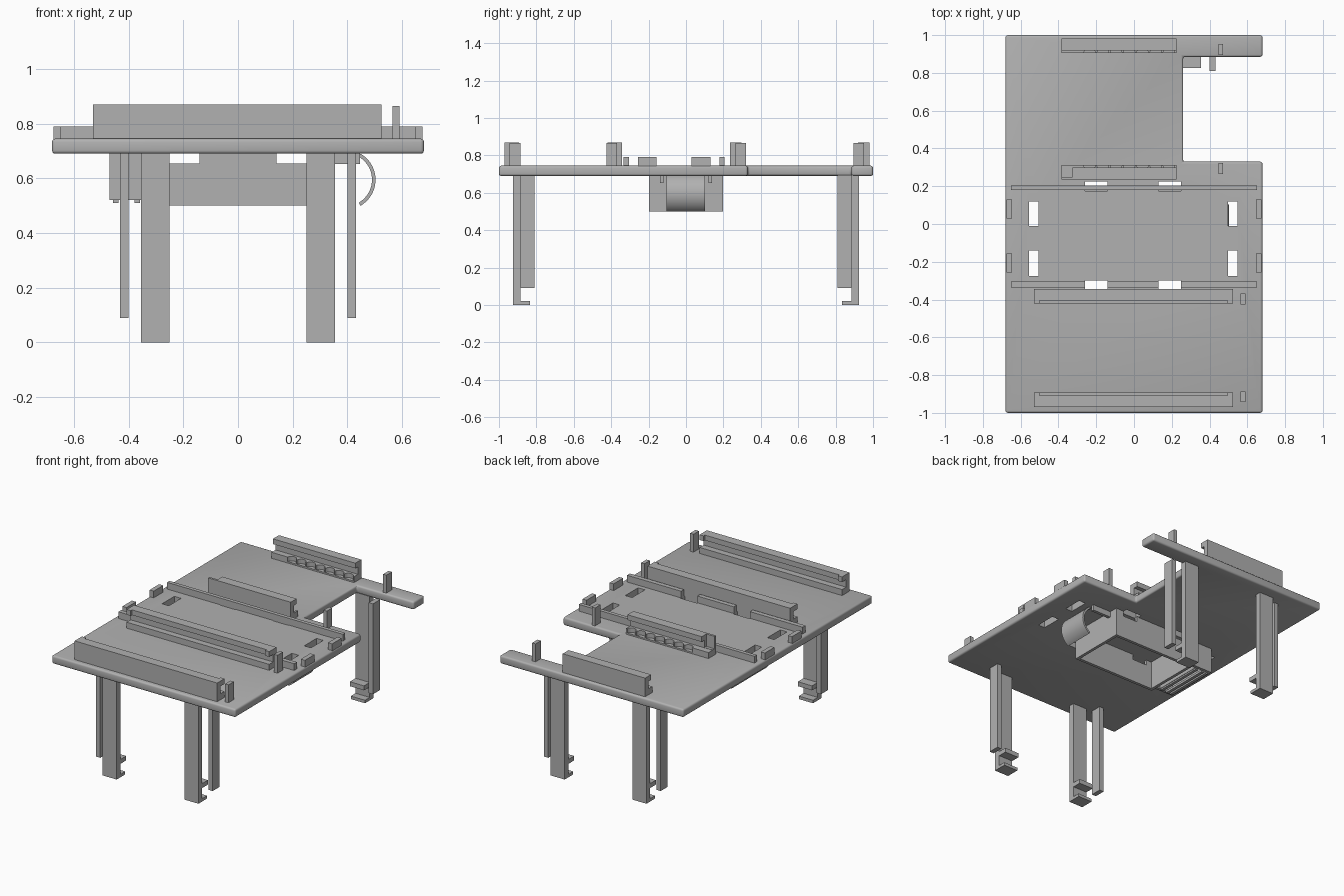
import bpy, bmesh, math

cube = bpy.data.objects.get("Cube")
if cube:
    bpy.data.objects.remove(cube, do_unlink=True)

grey = bpy.data.materials.new("plain_grey")
grey.use_nodes = True
COLOUR = (0.44, 0.44, 0.44, 1)
grey.diffuse_color = COLOUR
grey.node_tree.nodes["Principled BSDF"].inputs["Base Color"].default_value = COLOUR

BOTTOM, TOP = 0.69, 0.745   # deck faces


def finish(bm, name):
    bmesh.ops.recalc_face_normals(bm, faces=bm.faces)
    mesh = bpy.data.meshes.new(name)
    bm.to_mesh(mesh)
    bm.free()
    mesh.materials.append(grey)
    obj = bpy.data.objects.new(name, mesh)
    bpy.context.collection.objects.link(obj)
    return obj


def box(name, x, y, z):
    bm = bmesh.new()
    bmesh.ops.create_cube(bm, size=1)
    for v in bm.verts:
        for i, (lo, hi) in enumerate((x, y, z)):
            v.co[i] = (lo + hi) / 2 + v.co[i] * (hi - lo)
    return finish(bm, name)


def extrude(name, points, vector):
    bm = bmesh.new()
    face = bm.faces.new([bm.verts.new(p) for p in points])
    new = bmesh.ops.extrude_face_region(bm, geom=[face])["geom"]
    bmesh.ops.translate(bm, vec=vector,
                        verts=[g for g in new if isinstance(g, bmesh.types.BMVert)])
    return finish(bm, name)


def apply_modifier(obj, kind, **settings):
    mod = obj.modifiers.new(kind.title(), kind)
    for key, value in settings.items():
        setattr(mod, key, value)
    with bpy.context.temp_override(object=obj, active_object=obj):
        bpy.ops.object.modifier_apply(modifier=mod.name)


def cut(obj, cutter):
    cutter.hide_render = True
    apply_modifier(obj, "BOOLEAN", operation="DIFFERENCE", object=cutter, solver="EXACT")


def discard(obj):
    bpy.data.objects.remove(obj, do_unlink=True)


# Deck with a notch in the back left corner and softened rims
outline = [(-.68, -1), (.68, -1), (.68, .33), (.26, .33),
           (.26, .885), (.68, .885), (.68, 1), (-.68, 1)]
deck = extrude("deck", [(x, y, BOTTOM) for x, y in outline], (0, 0, TOP - BOTTOM))
apply_modifier(deck, "BEVEL", width=0.012, segments=3, limit_method="ANGLE")

# Low rails across the middle
front_rail = box("front_low_rail", (-.65, .65), (-.335, -.305), (TOP - .005, .79))
box("back_low_rail", (-.65, .65), (.18, .205), (TOP - .005, .79))

# Openings through the deck
for x0, x1, y0, y1 in [(-.555, -.505, -.01, .12), (.497, .547, -.01, .12),
                       (-.555, -.505, -.275, -.14), (.497, .547, -.275, -.14),
                       (-.26, -.14, .175, .225), (.13, .25, .175, .225),
                       (-.26, -.14, -.347, -.3), (.13, .25, -.347, -.3)]:
    slot = box("slot_cutter", (x0, x1), (y0, y1), (.6, .85))
    cut(deck, slot)
    if y1 == -.3:
        cut(front_rail, slot)
    discard(slot)

# Small guide blocks on both sides
for side in (-1, 1):
    xs = sorted((side * .645, side * .675))
    for y0 in (-.257, .03):
        box("side_block", xs, (y0, y0 + .1), (TOP - .005, .79))


# Grooved holder: solid wall, deep base and shallower upper lip
def holder(name, x0, x1, wall_y, facing):
    profile = [(0, TOP - .005), (.077, TOP - .005), (.077, .785), (.035, .785),
               (.035, .835), (.063, .835), (.063, .87), (0, .87)]
    return extrude(name, [(x0, wall_y + facing * d, z) for d, z in profile], (x1 - x0, 0, 0))


def span(a, b):
    return (min(a, b), max(a, b))


for name, y, facing in (("front_holder", -.97, 1), ("middle_holder", -.343, -1)):
    holder(name, -.53, .525, y, facing)
    for x0, x1 in ((-.53, -.5), (.495, .525)):
        box(name + "_end_lip", (x0, x1), span(y + facing * .03, y + facing * .077), (.835, .87))

for name, y, facing in (("back_holder", .982, -1), ("inner_holder", .235, 1)):
    rack = holder(name, -.385, .225, y, facing)
    # Row of scalloped pockets along the base
    for i in range(7):
        bm = bmesh.new()
        bmesh.ops.create_cone(bm, cap_ends=True, segments=20, radius1=.032,
                              radius2=.032, depth=.06)
        bmesh.ops.translate(bm, verts=bm.verts, vec=(-.235 + i * .07, y + facing * .082, .785))
        pocket = finish(bm, "pocket_cutter")
        cut(rack, pocket)
        discard(pocket)
    if facing == 1:
        step = box("step_cutter", (-.4, -.325), (y + .015, y + .1), (.787, .9))
        cut(rack, step)
        discard(step)

# Upright pegs beside the holders
for x, y in ((.565, -.943), (.565, -.425), (.447, .895), (.447, .265)):
    box("upright_peg", (x, x + .025), (y, y + .057), (TOP - .005, .865))

# Legs with clip feet, each with a thinner strut beside it
for sx in (-1, 1):
    for sy in (-1, 1):
        wide = span(sx * .25, sx * .355)
        box("leg", wide, span(sy * .885, sy * .925), (0, BOTTOM + .005))
        box("leg_foot", wide, span(sy * .835, sy * .89), (0, .02))
        box("leg_clip", wide, span(sy * .825, sy * .89), (.09, .12))
        box("leg_strut", span(sx * .4, sx * .432), span(sy * .81, sy * .885),
            (.09, BOTTOM + .005))

# Open-bottomed housing under the deck
for sy in (-1, 1):
    ys = span(sy * .178, sy * .198)
    box("housing_wall", (-.31, .31), ys, (.5, .655))
    for x0, x1 in ((-.31, -.25), (-.14, .14), (.25, .31)):
        box("housing_mount", (x0, x1), ys, (.654, BOTTOM + .005))
    box("scoop_tab", (.3, .447), span(sy * .12, sy * .14), (.652, BOTTOM + .005))
for sx in (-1, 1):
    box("housing_end", span(sx * .29, sx * .31), (-.18, .18), (.5, BOTTOM + .005))

# Vent frame at the right end of the housing
for sy in (-1, 1):
    box("vent_side", (-.47, -.3), span(sy * .17, sy * .19), (.52, BOTTOM + .005))
for x0, x1 in ((-.47, -.455), (-.37, -.355)):
    box("vent_wall", (x0, x1), (-.18, .18), (.52, BOTTOM + .005))
for x in (-.457, -.425, -.378):
    box("vent_bar", (x, x + .02), (-.17, .17), (.51, .525))

# Curved scoop at the left end of the housing
arc = [math.radians(-60 + i * 6) for i in range(21)]
scoop_points = [(.393 + r * math.cos(a), -.105, .595 + r * math.sin(a))
                for r, angles in ((.11, arc), (.097, arc[::-1])) for a in angles]
scoop = extrude("scoop", scoop_points, (0, .207, 0))

# Smooth the rounded parts only
bpy.ops.object.select_all(action="DESELECT")
for obj in (scoop, deck):
    obj.select_set(True)
bpy.context.view_layer.objects.active = scoop
bpy.ops.object.shade_smooth_by_angle(angle=math.radians(35))
